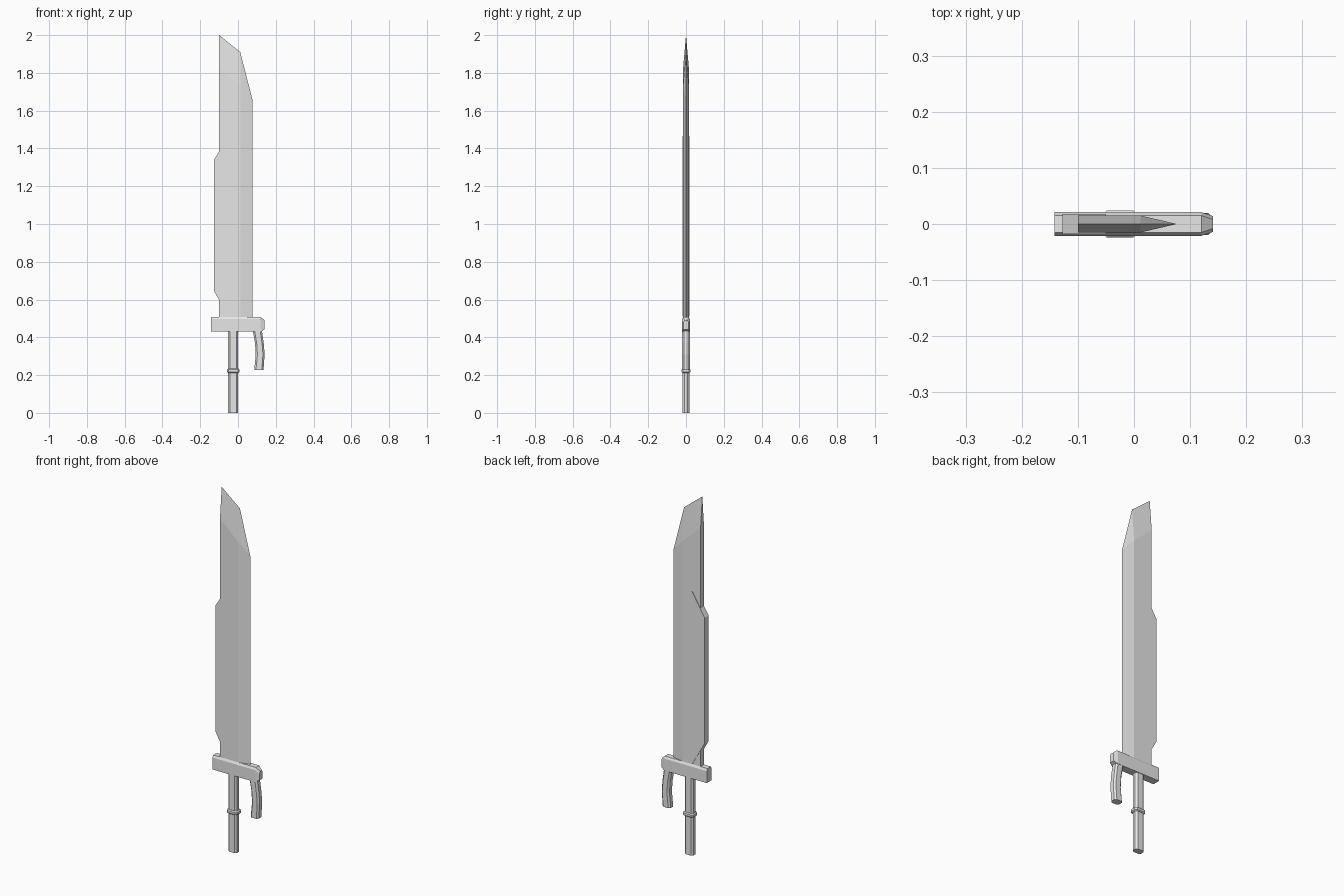
import bpy
import bmesh

if "Cube" in bpy.data.objects:
    bpy.data.objects.remove(bpy.data.objects["Cube"])

# One plain metal colour for the whole sword
GREY = (0.8, 0.8, 0.8, 1)
metal = bpy.data.materials.new("light grey metal")
metal.use_nodes = True
metal.diffuse_color = GREY
metal.node_tree.nodes["Principled BSDF"].inputs["Base Color"].default_value = GREY


def finish(name, bm):
    bmesh.ops.recalc_face_normals(bm, faces=bm.faces)
    mesh = bpy.data.meshes.new(name)
    bm.to_mesh(mesh)
    bm.free()
    mesh.materials.append(metal)
    obj = bpy.data.objects.new(name, mesh)
    bpy.context.collection.objects.link(obj)
    return obj


def loft(name, loops):
    """Skin a row of matching loops and cap both ends."""
    bm = bmesh.new()
    rings = [[bm.verts.new(p) for p in loop] for loop in loops]
    n = len(rings[0])
    for a, b in zip(rings, rings[1:]):
        for i in range(n):
            j = (i + 1) % n
            bm.faces.new((a[i], a[j], b[j], b[i]))
    bm.faces.new(rings[0])
    bm.faces.new(rings[-1])
    return finish(name, bm)


def chamfered(x0, x1, half, cut, z):
    """Horizontal rectangle with cut corners."""
    return [(x0 + cut, -half, z), (x1 - cut, -half, z),
            (x1, -half + cut, z), (x1, half - cut, z),
            (x1 - cut, half, z), (x0 + cut, half, z),
            (x0, half - cut, z), (x0, -half + cut, z)]


# Blade: flat back, tapered cutting edge and bevelled tip
bm = bmesh.new()
BACK, RIDGE, EDGE, BASE, T = -0.10, 0.012, 0.076, 0.48, 0.015
edge_base, edge_top, kink, tip = [
    bm.verts.new((x, 0, z))
    for x, z in ((EDGE, BASE), (EDGE, 1.66), (RIDGE, 1.91), (BACK, 2.0))]
sides = []
for y in (-T, T):
    a, b, c, d = [bm.verts.new((x, y, z)) for x, z in
                  ((BACK, BASE), (RIDGE, BASE), (RIDGE, 1.73), (BACK, 1.83))]
    for face in ((a, b, c, d), (b, edge_base, edge_top, c),
                 (c, edge_top, kink), (c, kink, tip, d)):
        bm.faces.new(face)
    sides.append((a, b, d))
(a0, b0, d0), (a1, b1, d1) = sides
bm.faces.new((a0, d0, tip, d1, a1))
bm.faces.new((a0, a1, b1, edge_base, b0))
finish("blade", bm)

# Reinforcing plate wrapped over the back of the blade
outline = [(-0.127, 0.645), (-0.05, 0.51), (-0.05, 1.465), (-0.127, 1.34)]
loft("spine_plate", [[(x, y, z) for x, z in outline] for y in (-0.0175, 0.0175)])


# Crossguard with chamfered upper edges and a narrowed front end
def guard_section(x, half, low, high, cut=0.006):
    return [(x, -half, low), (x, half, low), (x, half, high - 2 * cut),
            (x, half - cut, high), (x, -half + cut, high),
            (x, -half, high - 2 * cut)]


loft("crossguard", [guard_section(-0.142, 0.021, 0.43, 0.508),
                    guard_section(0.12, 0.021, 0.43, 0.508),
                    guard_section(0.141, 0.014, 0.442, 0.49)])

# Grip and its collar
loft("grip", [chamfered(-0.052, 0.0, 0.018, 0.009, z) for z in (0, 0.44)])
loft("grip_collar", [chamfered(-0.058 + s, 0.008 - s, 0.024 - s, 0.009, z)
                     for z, s in ((0.212, 0.005), (0.217, 0), (0.229, 0), (0.234, 0.005))])

# Curved knuckle guard hanging below the crossguard
path = [(0.078, 0.126, 0.44), (0.09, 0.136, 0.37),
        (0.094, 0.141, 0.31), (0.086, 0.135, 0.227)]
loft("knuckle_guard", [chamfered(x0, x1, 0.02, 0.009, z) for x0, x1, z in path])
